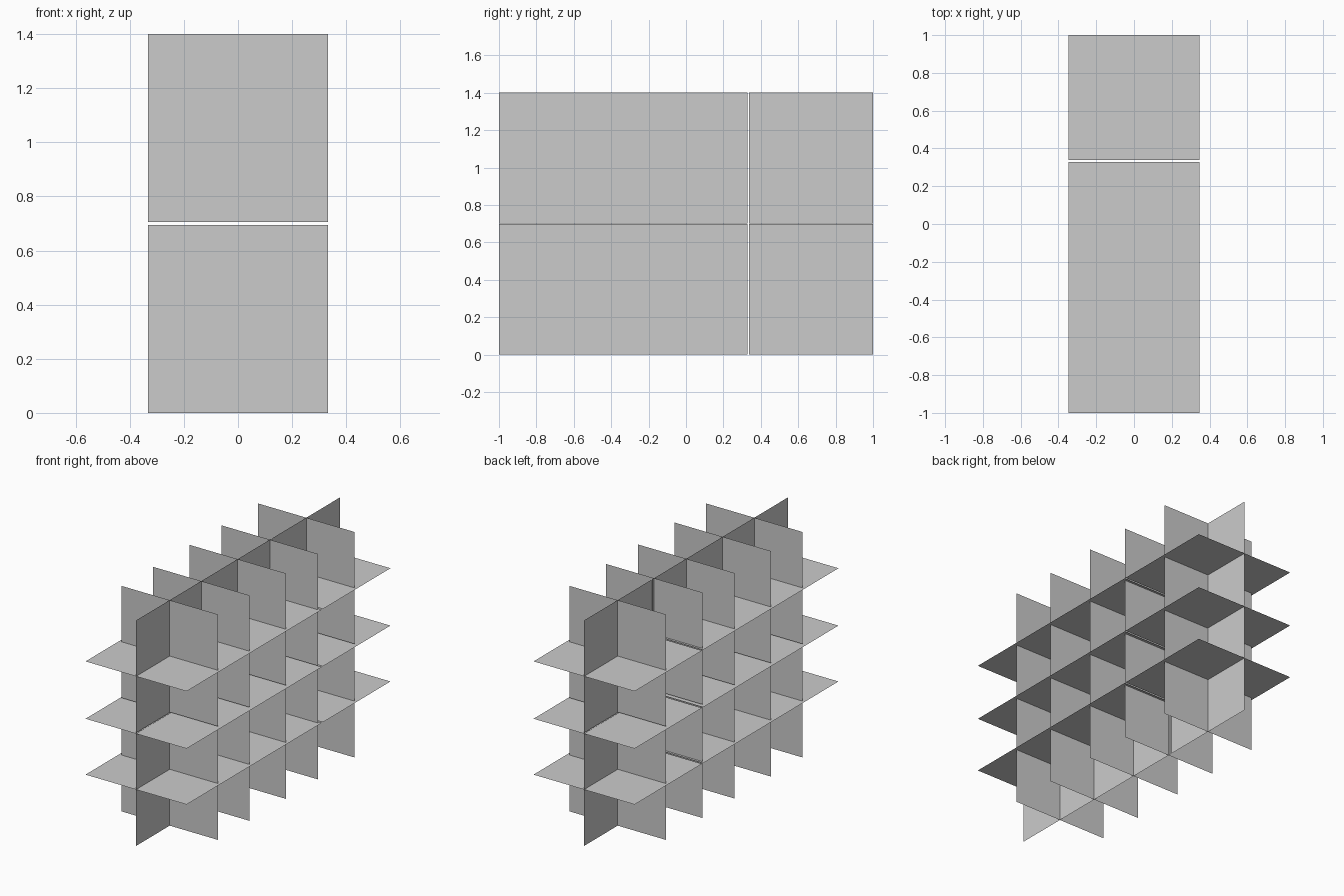
import bpy
from mathutils import Vector

if "Cube" in bpy.data.objects:
    bpy.data.objects.remove(bpy.data.objects["Cube"])


def sheet(name, corner, u, v):
    """Flat rectangular sheet from a corner and two edge vectors."""
    c, u, v = Vector(corner), Vector(u), Vector(v)
    mesh = bpy.data.meshes.new(name)
    mesh.from_pydata([c, c + u, c + u + v, c + v], [], [(0, 1, 2, 3)])
    obj = bpy.data.objects.new(name, mesh)
    bpy.context.collection.objects.link(obj)
    return obj


# The lattice is split by narrow seams along its length and height
Y_SPANS = [(-1.0, 0.328), (0.338, 1.0)]
Z_SPANS = [(0.0, 0.695), (0.705, 1.4)]
X_Z_SPANS = [(0.0, 0.698), (0.702, 1.4)]

# Long upright spine on the centre line
for y0, y1 in Y_SPANS:
    for z0, z1 in X_Z_SPANS:
        sheet("spine_sheet", (0, y0, z0), (0, y1 - y0, 0), (0, 0, z1 - z0))

# Cross dividers
for y in (-0.67, -0.36, -0.003, 0.313, 0.67):
    for z0, z1 in Z_SPANS:
        sheet("cross_divider", (-0.332, y, z0), (0.664, 0, 0), (0, 0, z1 - z0))

# Horizontal shelves
for z in (0.35, 0.697, 1.053):
    for y0, y1 in Y_SPANS:
        sheet("shelf_sheet", (-0.347, y0, z), (0.694, 0, 0), (0, y1 - y0, 0))
